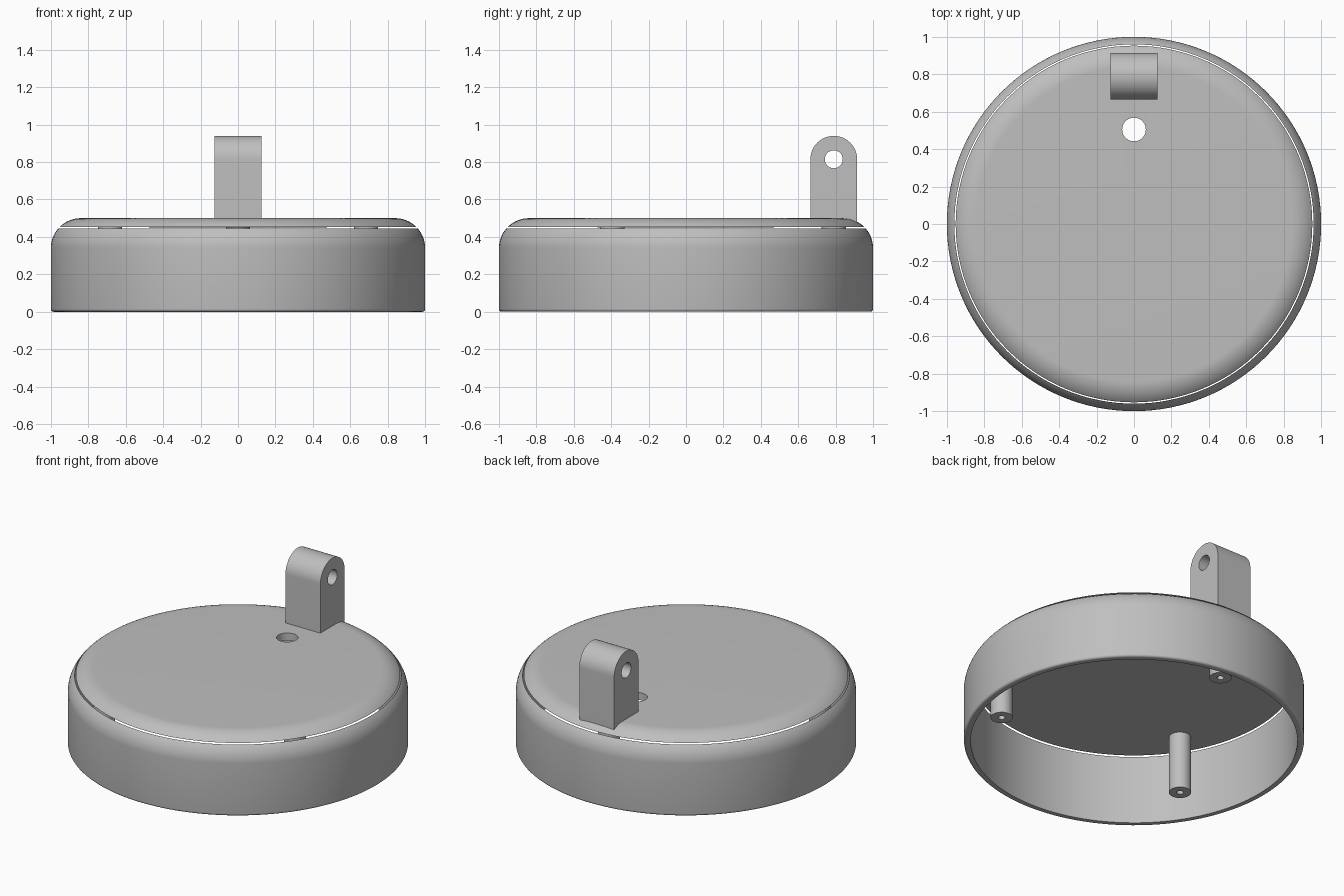
import bpy, bmesh
from math import pi, sin, cos, radians, sqrt
from mathutils import Matrix, Vector

if "Cube" in bpy.data.objects:
    bpy.data.objects.remove(bpy.data.objects["Cube"], do_unlink=True)

grey = bpy.data.materials.new("plain grey")
grey.use_nodes = True
grey.diffuse_color = (0.52, 0.52, 0.52, 1)
grey.node_tree.nodes["Principled BSDF"].inputs["Base Color"].default_value = grey.diffuse_color

FILLET = 0.16          # rounded upper edge
TOP = 0.5
CEILING = 0.45
POST_RING = 0.79       # distance of posts and lug from the centre


def finish(name, bm):
    bmesh.ops.recalc_face_normals(bm, faces=bm.faces)
    mesh = bpy.data.meshes.new(name)
    bm.to_mesh(mesh)
    bm.free()
    mesh.materials.append(grey)
    obj = bpy.data.objects.new(name, mesh)
    bpy.context.collection.objects.link(obj)
    return obj


def smooth(obj):
    bpy.ops.object.select_all(action="DESELECT")
    obj.select_set(True)
    bpy.context.view_layer.objects.active = obj
    bpy.ops.object.shade_smooth_by_angle(angle=radians(30))


def lathe(name, profile, steps, location=(0, 0, 0)):
    """Spin a closed (radius, height) profile around z."""
    bm = bmesh.new()
    verts = [bm.verts.new((r, 0, z)) for r, z in profile]
    edges = [bm.edges.new((a, b)) for a, b in zip(verts, verts[1:] + verts[:1])
             if a.co.x > 0 or b.co.x > 0]
    bmesh.ops.spin(bm, geom=verts + edges, cent=(0, 0, 0), axis=(0, 0, 1),
                   angle=2 * pi, steps=steps)
    bmesh.ops.remove_doubles(bm, verts=bm.verts, dist=1e-5)
    obj = finish(name, bm)
    obj.location = location
    return obj


def drill(obj, radius, centre, axis):
    """Cut a round hole of the given radius right through an object."""
    bm = bmesh.new()
    turn = Vector((0, 0, 1)).rotation_difference(Vector(axis)).to_matrix().to_4x4()
    bmesh.ops.create_cone(bm, cap_ends=True, segments=48, radius1=radius, radius2=radius,
                          depth=0.6, matrix=Matrix.Translation(centre) @ turn)
    cutter = finish("hole_cutter", bm)
    cutter.hide_render = True
    cut = obj.modifiers.new("hole", "BOOLEAN")
    cut.operation, cut.solver, cut.object = "DIFFERENCE", "EXACT", cutter
    bpy.context.view_layer.objects.active = obj
    bpy.ops.object.modifier_apply(modifier=cut.name)
    bpy.data.objects.remove(cutter, do_unlink=True)


def fillet_points(r_from, r_to, count=12):
    """Points along the shared rounded edge between two radii."""
    angles = []
    for r in (r_from, r_to):
        x = (r - (1 - FILLET)) / FILLET
        angles.append((x, sqrt(max(0, 1 - x * x))))
    a, b = [Vector(p).angle_signed(Vector((1, 0))) for p in angles]
    return [(1 - FILLET + FILLET * cos(t), TOP - FILLET + FILLET * sin(t))
            for t in (abs(a) + (abs(b) - abs(a)) * i / count for i in range(count + 1))]


# Outer wall: thin ring, softened foot, rounded shoulder
wall_inner, foot = 0.96, 0.015
foot_arc = [(1 - foot + foot * sin(t), foot - foot * cos(t))
            for t in (pi / 2 * i / 5 for i in range(6))]
wall = lathe("outer_wall",
             [(wall_inner, 0)] + foot_arc + fillet_points(1, wall_inner), 128)
smooth(wall)

# Lid: separate disc with a narrow gap to the wall, and a cable hole
lid = lathe("lid", [(0, CEILING)] + fillet_points(0.953, 1 - FILLET) + [(0, TOP)], 128)
drill(lid, 0.063, (0, 0.505, TOP), (0, 0, 1))
smooth(lid)

# Lug: round-topped block with a cross hole
half, pivot = 0.125, 0.815
outline = [(POST_RING - half, CEILING + 0.005)]
outline += [(POST_RING - half * cos(pi * i / 32), pivot + half * sin(pi * i / 32))
            for i in range(33)]
outline += [(POST_RING + half, CEILING + 0.005)]
bm = bmesh.new()
side = bm.faces.new([bm.verts.new((-half, y, z)) for y, z in outline])
grown = bmesh.ops.extrude_face_region(bm, geom=[side])
bmesh.ops.translate(bm, vec=(2 * half, 0, 0),
                    verts=[g for g in grown["geom"] if isinstance(g, bmesh.types.BMVert)])
lug = finish("hanging_lug", bm)
drill(lug, 0.048, (0, POST_RING, pivot), (1, 0, 0))
smooth(lug)

# Three screw posts with blind holes, under the lid
post_foot, post_radius, screw_radius = 0.08, 0.065, 0.02
for number, degrees in enumerate((90, 210, 330), 1):
    a = radians(degrees)
    post = lathe(f"screw_post_{number}",
                 [(0, CEILING - 0.05), (screw_radius, CEILING - 0.05),
                  (screw_radius, post_foot), (post_radius, post_foot),
                  (post_radius, CEILING + 0.003), (0, CEILING + 0.003)], 40,
                 (POST_RING * cos(a), POST_RING * sin(a), 0))
    smooth(post)
